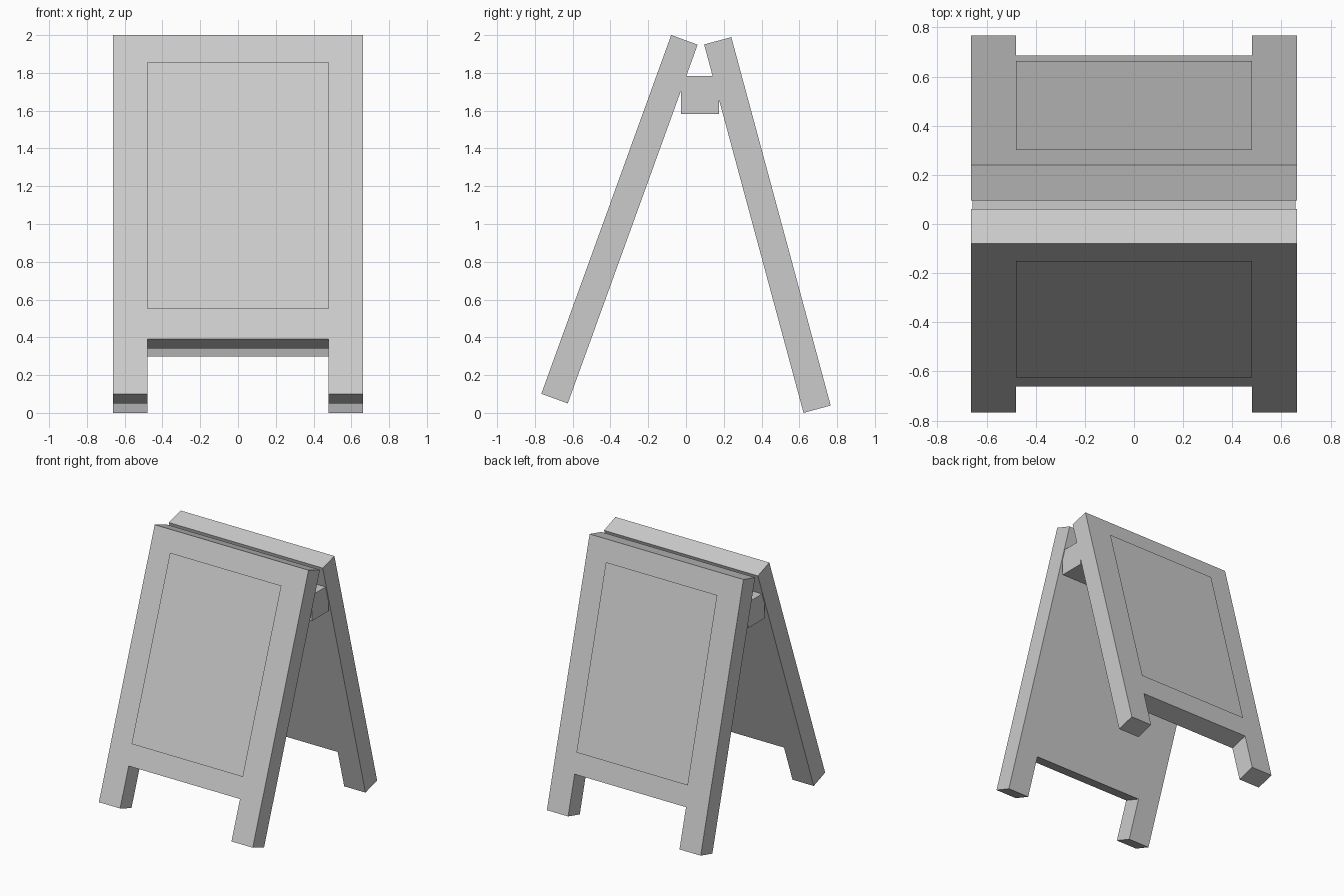
import bpy, bmesh
from math import sin, cos, radians

if "Cube" in bpy.data.objects:
    bpy.data.objects.remove(bpy.data.objects["Cube"])

HALF_W, LEG_X = 0.663, 0.48      # board half width, inner leg edge
LENGTH, THICK, NOTCH = 2.02, 0.149, 0.309


def make_object(name, bm):
    mesh = bpy.data.meshes.new(name)
    bm.to_mesh(mesh)
    bm.free()
    obj = bpy.data.objects.new(name, mesh)
    bpy.context.collection.objects.link(obj)
    return obj


def leaning_board(name, side, angle, foot_z):
    """side -1 = front, +1 = back; leans towards the middle by angle."""
    a = radians(angle)

    def place(x, s, d):
        # s runs up the board, d runs inward from its outer face
        return (x, side * (0.766 - s * sin(a) - d * cos(a)),
                foot_z + s * cos(a) - d * sin(a))

    # board with two legs, seen from outside
    outline = [(-HALF_W, 0), (-LEG_X, 0), (-LEG_X, NOTCH), (LEG_X, NOTCH),
               (LEG_X, 0), (HALF_W, 0), (HALF_W, LENGTH), (-HALF_W, LENGTH)]
    bm = bmesh.new()
    outer = [bm.verts.new(place(x, s, 0)) for x, s in outline]
    inner = [bm.verts.new(place(x, s, THICK)) for x, s in outline]
    bm.faces.new(outer)
    bm.faces.new(inner[::-1])
    for i in range(len(outline)):
        j = (i + 1) % len(outline)
        bm.faces.new((outer[i], inner[i], inner[j], outer[j]))
    bmesh.ops.recalc_face_normals(bm, faces=bm.faces)
    make_object(name + "_board", bm)

    # thin writing sheet just in front of the outer face
    bm = bmesh.new()
    corners = [(-LEG_X, 0.47), (LEG_X, 0.47), (LEG_X, 1.862), (-LEG_X, 1.862)]
    if side > 0:
        corners.reverse()
    bm.faces.new([bm.verts.new(place(x, s, -0.02)) for x, s in corners])
    make_object(name + "_writing_sheet", bm)


leaning_board("front", -1, 19.9, 0.101)
leaning_board("back", 1, 15.1, 0.039)

# square bar joining the boards near the top
bm = bmesh.new()
bmesh.ops.create_cube(bm, size=1)
bmesh.ops.scale(bm, vec=(1.314, 0.201, 0.201), verts=bm.verts)
bmesh.ops.translate(bm, vec=(0, 0.075, 1.684), verts=bm.verts)
make_object("hinge_bar", bm)
